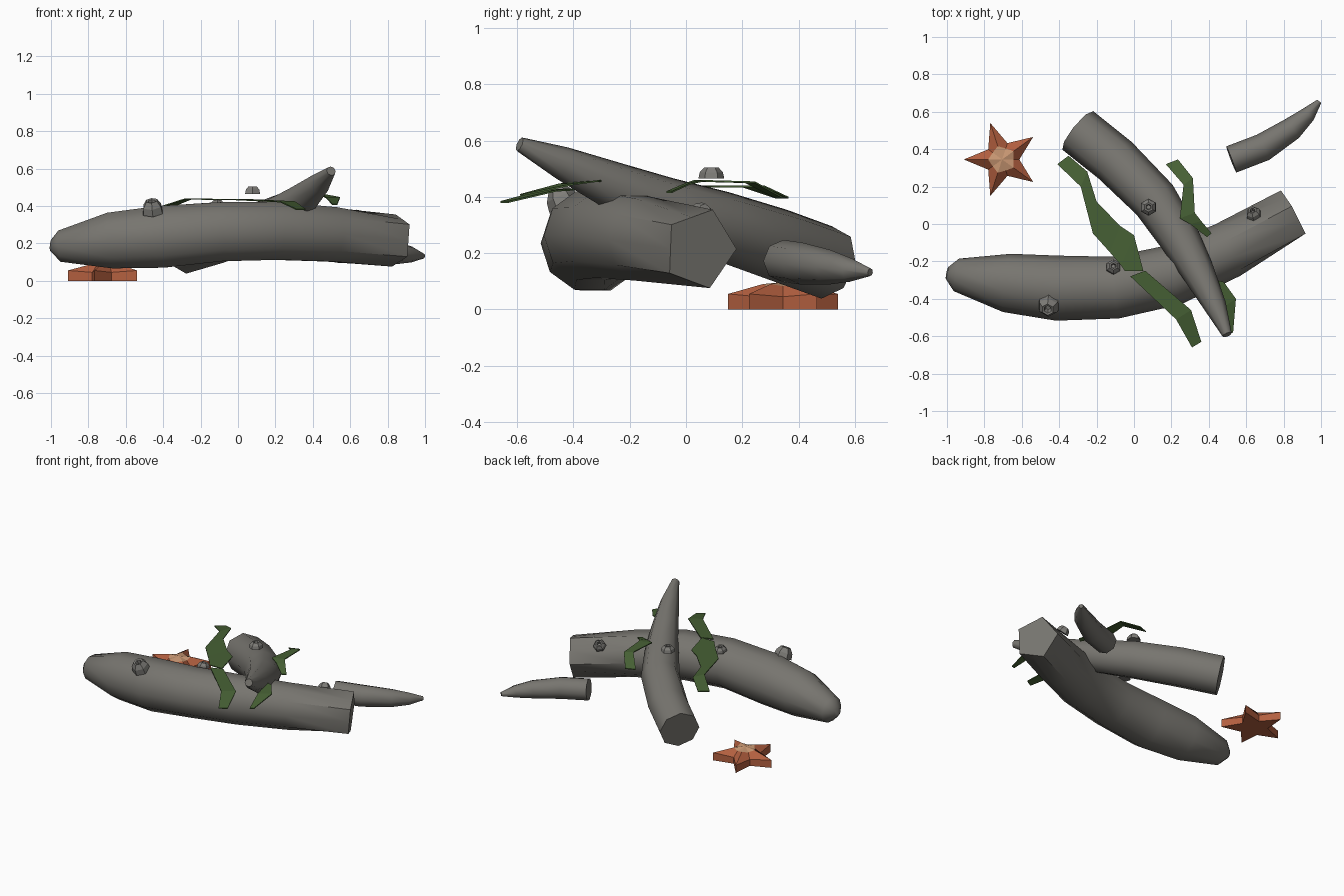
import bpy, bmesh, math
from mathutils import Vector

if "Cube" in bpy.data.objects:
    bpy.data.objects.remove(bpy.data.objects["Cube"])


def material(name, rgb):
    m = bpy.data.materials.new(name)
    m.diffuse_color = (*rgb, 1)
    m.use_nodes = True
    m.node_tree.nodes["Principled BSDF"].inputs["Base Color"].default_value = m.diffuse_color
    return m


GREY = material("weathered grey", (0.185, 0.178, 0.16))
SHELL = material("shell grey", (0.21, 0.205, 0.19))
GREEN = material("weed green", (0.062, 0.118, 0.035))
ORANGE = material("star orange", (0.45, 0.115, 0.05))
PALE = material("star pale centre", (0.58, 0.31, 0.17))


def finish(name, bm, mats, smooth=None):
    bmesh.ops.recalc_face_normals(bm, faces=bm.faces)
    me = bpy.data.meshes.new(name)
    bm.to_mesh(me)
    bm.free()
    for m in mats:
        me.materials.append(m)
    ob = bpy.data.objects.new(name, me)
    bpy.context.collection.objects.link(ob)
    if smooth:
        bpy.ops.object.select_all(action='DESELECT')
        ob.select_set(True)
        bpy.context.view_layer.objects.active = ob
        bpy.ops.object.shade_smooth_by_angle(angle=math.radians(smooth))
    return ob


def bridge(bm, a, b):
    n = len(a)
    return [bm.faces.new((a[i], a[(i + 1) % n], b[(i + 1) % n], b[i])) for i in range(n)]


def ring(bm, c, n, b, r, sides, notch=1.0):
    """Polygon ring; notch pulls in every other corner."""
    out = []
    for i in range(sides):
        a = 2 * math.pi * i / sides
        k = r * (notch if i % 2 else 1)
        out.append(bm.verts.new(c + n * (k * math.cos(a)) + b * (k * math.sin(a))))
    return out


def log(name, path, sides, end_notch=1.0):
    """Tapered bent log swept through (x, y, z, radius) stations."""
    bm = bmesh.new()
    pts = [Vector(p[:3]) for p in path]
    rings = []
    for i, p in enumerate(path):
        t = (pts[min(i + 1, len(pts) - 1)] - pts[max(i - 1, 0)]).normalized()
        n = Vector((0, 0, 1)).cross(t).normalized()
        last = i == len(path) - 1
        rings.append(ring(bm, pts[i], n, t.cross(n), p[3], sides, end_notch if last else 1))
    for a, b in zip(rings, rings[1:]):
        bridge(bm, a, b)
    bm.faces.new(rings[0])
    bm.faces.new(rings[-1])
    finish(name, bm, [GREY], 50)


# Driftwood logs, thin end first; the large one has a five-cornered cut end
log("large_log", [(-1.0, -.262, .19, .032), (-.95, -.272, .185, .088), (-.68, -.315, .215, .157),
                  (-.41, -.343, .235, .174), (-.1, -.34, .262, .166), (.2, -.275, .267, .163),
                  (.5, -.14, .248, .153), (.855, .05, .215, .147)], 10, 0.81)
log("crossing_log", [(.498, -.592, .587, .026), (.435, -.44, .52, .06), (.34, -.25, .435, .088),
                     (.24, -.07, .36, .11), (.11, .13, .295, .125), (-.1, .34, .225, .132),
                     (-.30, .5, .167, .132)], 8)
log("small_log", [(.99, .655, .132, .014), (.93, .585, .14, .042), (.845, .51, .15, .062),
                  (.69, .41, .163, .075), (.52, .345, .172, .075)], 8)


# Barnacles: hollow six-sided cones standing along a direction
def barnacle(name, base, up, r, h):
    bm = bmesh.new()
    c, t = Vector(base), Vector(up).normalized()
    n = t.cross(Vector((1, 0, 0))).normalized()
    b = t.cross(n)
    steps = [(0, r), (h * .55, r * .9), (h, r * .55), (h * .95, r * .35), (h * .5, r * .25)]
    rings = [ring(bm, c + t * d, n, b, k, 6) for d, k in steps]
    for p, q in zip(rings, rings[1:]):
        bridge(bm, p, q)
    bm.faces.new(rings[0])
    bm.faces.new(rings[-1])
    finish(name, bm, [SHELL])


barnacle("barnacle_front", (-.455, -.43, .365), (-.1, -.4, .9), .06, .07)
barnacle("barnacle_middle", (-.11, -.23, .395), (0, .2, 1), .042, .035)
barnacle("barnacle_top", (.078, .09, .465), (0, 0, 1), .046, .04)
barnacle("barnacle_end", (.64, .05, .335), (-.2, .6, .75), .042, .04)


# Seaweed strips: pairs of edge points (x, y, x, y, z) joined into thin blades
def seaweed(name, rows):
    bm = bmesh.new()
    th = .006
    rings = []
    for ax, ay, bx, by, z in rows:
        rings.append([bm.verts.new(v) for v in ((ax, ay, z), (bx, by, z),
                                                (bx, by, z - th), (ax, ay, z - th))])
    for a, b in zip(rings, rings[1:]):
        bridge(bm, a, b)
    bm.faces.new(rings[0])
    bm.faces.new(rings[-1])
    finish(name, bm, [GREEN])


seaweed("long_weed", [(-.41, .32, -.35, .365, .40), (-.285, .2, -.25, .28, .44),
                      (-.22, -.05, -.2, .12, .44), (-.13, -.15, -.075, -.01, .437),
                      (-.07, -.22, 0, -.06, .438), (-.05, -.25, .05, -.25, .438)])
seaweed("front_weed", [(-.02, -.28, .06, -.25, .437), (.225, -.51, .305, -.46, .425),
                       (.31, -.66, .36, -.63, .385)])
seaweed("back_weed", [(.17, .32, .235, .345, .40), (.265, .21, .315, .245, .455),
                      (.245, .03, .325, .06, .46), (.3, .0, .36, .015, .45),
                      (.39, -.07, .415, -.05, .42)])
seaweed("tip_weed", [(.44, -.30, .48, -.31, .46), (.47, -.45, .545, -.4, .448),
                     (.505, -.59, .53, -.58, .41)])

# Starfish: five-armed slab with raised ridges and a pale domed middle
bm = bmesh.new()


def star_ring(z_arm, z_gap, r_arm, r_gap):
    out = []
    for i in range(10):
        a = math.radians(36 + 36 * i)
        r, z = (r_gap, z_gap) if i % 2 else (r_arm, z_arm)
        out.append(bm.verts.new((-.705 + r * math.cos(a), .345 + r * math.sin(a), z)))
    return out


base = star_ring(0, 0, .205, .092)
rim = star_ring(.055, .045, .205, .092)
dome = star_ring(.09, .082, .075, .062)
bm.faces.new(base)
bridge(bm, base, rim)
bridge(bm, rim, dome)
peak = bm.verts.new((-.705, .345, .097))
for i in range(10):
    f = bm.faces.new((dome[i], dome[(i + 1) % 10], peak))
    f.material_index = 1
finish("starfish", bm, [ORANGE, PALE])
